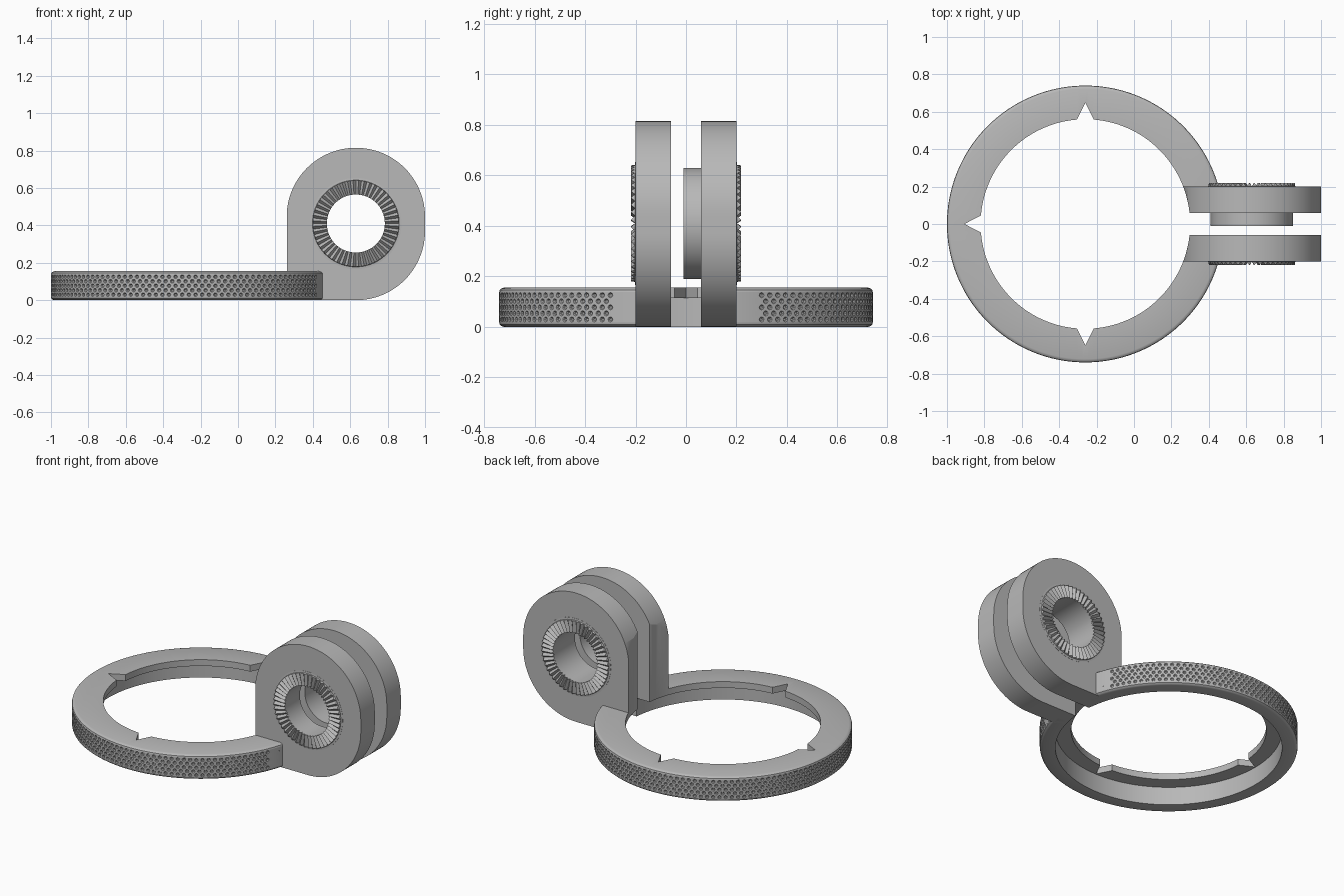
import bpy, bmesh, math
from math import sin, cos, pi, radians

cube = bpy.data.objects.get("Cube")
if cube:
    bpy.data.objects.remove(cube, do_unlink=True)

RING_X, R_OUT, R_LIP, R_RECESS = -0.26, 0.74, 0.56, 0.65
HEIGHT, LIP_Z = 0.155, 0.115
HOLE_X, HOLE_Z, R_HOLE = 0.63, 0.41, 0.155

grey = bpy.data.materials.new("matte_grey")
grey.use_nodes = True
COLOUR = (0.48, 0.48, 0.48, 1)
grey.diffuse_color = COLOUR
grey.node_tree.nodes["Principled BSDF"].inputs["Base Color"].default_value = COLOUR


def finish(name, bm, fix_normals=True):
    bmesh.ops.remove_doubles(bm, verts=bm.verts, dist=1e-5)
    if fix_normals:
        bmesh.ops.recalc_face_normals(bm, faces=bm.faces)
    mesh = bpy.data.meshes.new(name)
    bm.to_mesh(mesh)
    bm.free()
    obj = bpy.data.objects.new(name, mesh)
    bpy.context.collection.objects.link(obj)
    mesh.materials.append(grey)
    return obj


def prism(name, outline, lo, hi, axis):
    """Extrude an outline along y (outline in x, z) or z (outline in x, y)."""
    bm = bmesh.new()
    rings = [[bm.verts.new((u, w, v) if axis == "y" else (u, v, w)) for u, v in outline]
             for w in (lo, hi)]
    a, b = rings
    bm.faces.new(a)
    bm.faces.new(b[::-1])
    for i in range(len(a)):
        j = (i + 1) % len(a)
        bm.faces.new((a[i], b[i], b[j], a[j]))
    return finish(name, bm)


def arc(cx, cy, r, start, end, n):
    return [(cx + r * cos(radians(start + (end - start) * i / n)),
             cy + r * sin(radians(start + (end - start) * i / n))) for i in range(n + 1)]


def circle(cx, cy, r, n):
    return arc(cx, cy, r, 0, 360, n)[:-1]


def cut(obj, cutter):
    cutter.hide_render = True
    mod = obj.modifiers.new("cut", "BOOLEAN")
    mod.operation, mod.solver, mod.object = "DIFFERENCE", "EXACT", cutter
    bpy.context.view_layer.update()
    graph = bpy.context.evaluated_depsgraph_get()
    mesh = bpy.data.meshes.new_from_object(obj.evaluated_get(graph))
    obj.modifiers.clear()
    obj.data = mesh
    bpy.data.objects.remove(cutter, do_unlink=True)


def smooth(obj):
    bpy.ops.object.select_all(action="DESELECT")
    obj.select_set(True)
    bpy.context.view_layer.objects.active = obj
    bpy.ops.object.shade_smooth_by_angle(angle=radians(25))


# Ring body: open arc with a lip on top, a recess below and a seat for the grip band
profile = [(R_RECESS, 0), (0.722, 0), (0.731, 0.003), (0.738, 0.009), (R_OUT, 0.0175),
           (0.725, 0.0175), (0.725, 0.1375), (R_OUT, 0.1375), (0.738, 0.146),
           (0.731, 0.152), (0.722, HEIGHT), (R_LIP, HEIGHT), (R_LIP, LIP_Z),
           (R_RECESS, LIP_Z)]
START, STEPS = radians(10.6), 160
bm = bmesh.new()
sections = []
for i in range(STEPS + 1):
    a = START + (2 * pi - 2 * START) * i / STEPS
    sections.append([bm.verts.new((RING_X + r * cos(a), r * sin(a), z)) for r, z in profile])
for s, t in zip(sections, sections[1:]):
    for i in range(len(profile)):
        j = (i + 1) % len(profile)
        bm.faces.new((s[i], s[j], t[j], t[i]))
bm.faces.new(sections[0])
bm.faces.new(sections[-1][::-1])
ring = finish("ring_body", bm)

# Three triangular notches in the lip
for angle in (90, 180, 270):
    c, s = cos(radians(angle)), sin(radians(angle))
    tri = [(0.647, 0), (0.5, 0.075), (0.5, -0.075)]
    notch = prism("notch_cutter", [(RING_X + u * c - v * s, u * s + v * c) for u, v in tri],
                  0.09, 0.2, "z")
    cut(ring, notch)
smooth(ring)

# Grip band: staggered tiles, each with a round dimple
ROWS, COLS, TILE_H = 5, 114, 0.024
GRIP = radians(22.5)
STEP = (2 * pi - 2 * GRIP) / COLS
bm = bmesh.new()


def band_point(a, z, r=R_OUT):
    return bm.verts.new((RING_X + r * cos(a), r * sin(a), z))


def plain(a0, a1, z0, z1):
    bm.faces.new([band_point(*p) for p in ((a0, z0), (a1, z0), (a1, z1), (a0, z1))])


BORDER = [(1, 0), (1, 1), (0, 1), (-1, 1), (-1, 0), (-1, -1), (0, -1), (1, -1)]
for row in range(ROWS):
    z0 = 0.0175 + row * TILE_H
    zc, shift = z0 + TILE_H / 2, (row % 2) * STEP / 2
    for col in range(COLS - row % 2):
        ac = GRIP + shift + (col + 0.5) * STEP
        outer = [band_point(ac + u * STEP / 2, zc + v * TILE_H / 2) for u, v in BORDER]
        rim, floor = [], []
        for k in range(8):
            u, v = cos(k * pi / 4), sin(k * pi / 4)
            rim.append(band_point(ac + 0.0105 * u / R_OUT, zc + 0.0105 * v))
            floor.append(band_point(ac + 0.005 * u / R_OUT, zc + 0.005 * v, R_OUT - 0.007))
        for k in range(8):
            m = (k + 1) % 8
            bm.faces.new((outer[k], outer[m], rim[m], rim[k]))
            bm.faces.new((rim[k], rim[m], floor[m], floor[k]))
        bm.faces.new(floor)
    # Plain stretch between the dimples and the clamp ears
    ends = [(START, GRIP + shift), (2 * pi - GRIP - shift, 2 * pi - START)]
    for lo, hi in ends:
        for i in range(6):
            plain(lo + (hi - lo) * i / 6, lo + (hi - lo) * (i + 1) / 6, z0, z0 + TILE_H)
smooth(finish("grip_band", bm, fix_normals=False))

# Clamp ears: rounded plates with a square inner foot, trimmed by the ring opening
R_EAR = 0.37
outline = ([(0.2, 0)] + arc(HOLE_X, R_EAR, R_EAR, -90, 0, 24)
           + arc(HOLE_X, 0.445, R_EAR, 0, 180, 48) + [(HOLE_X - R_EAR, HEIGHT), (0.2, HEIGHT)])
for side, label in ((-1, "front"), (1, "back")):
    lo, hi = sorted((side * 0.06, side * 0.2))
    ear = prism(label + "_ear", outline, lo, hi, "y")
    cut(ear, prism("opening_cutter", circle(RING_X, 0, R_LIP, 160), -0.1, 1, "z"))
    cut(ear, prism("recess_cutter", circle(RING_X, 0, R_RECESS, 160), -0.1, LIP_Z, "z"))
    cut(ear, prism("hole_cutter", circle(HOLE_X, HOLE_Z, R_HOLE, 64), -1, 1, "y"))
    smooth(ear)

    # Radial locking teeth on the outer face
    TEETH = 48
    bm = bmesh.new()
    rows = []
    for i in range(2 * TEETH):
        a = pi * i / TEETH
        top = 0.218 if i % 2 else 0.202
        rows.append([bm.verts.new((HOLE_X + r * cos(a), side * y, HOLE_Z + r * sin(a)))
                     for r, y in ((R_HOLE, 0.195), (R_HOLE, top), (0.23, top),
                                  (0.232, 0.202), (0.244, 0.201), (0.244, 0.195))])
    for i, p in enumerate(rows):
        q = rows[(i + 1) % len(rows)]
        for k in range(len(p)):
            m = (k + 1) % len(p)
            bm.faces.new((p[k], p[m], q[m], q[k]))
    finish(label + "_locking_teeth", bm)

# Spacer boss on the inner face of the back ear
boss = prism("spacer_boss", circle(HOLE_X, HOLE_Z, 0.22, 72), -0.01, 0.07, "y")
cut(boss, prism("boss_hole_cutter", circle(HOLE_X, HOLE_Z, R_HOLE, 64), -1, 1, "y"))
smooth(boss)
